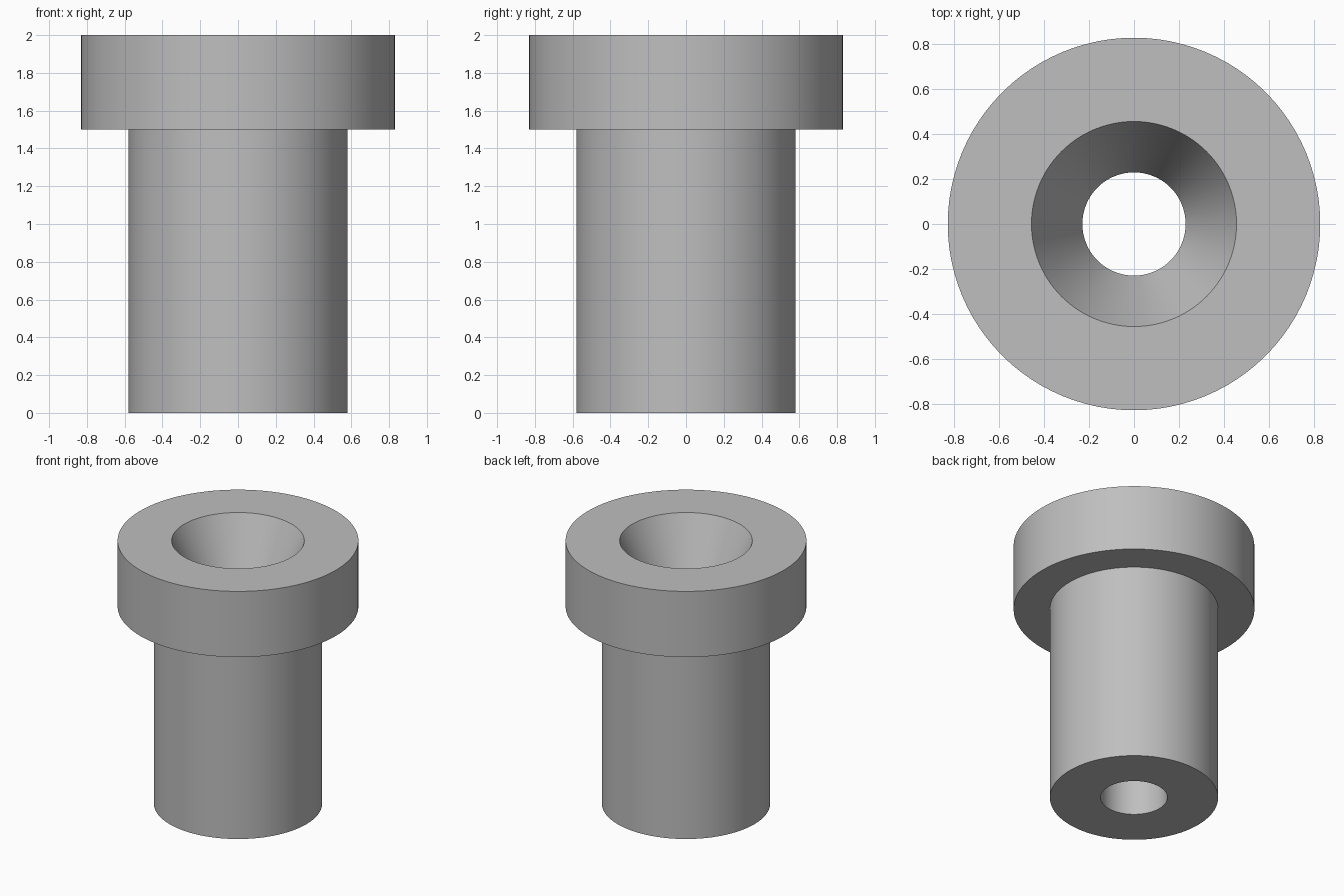
import bpy
import bmesh
from math import radians, tau

cube = bpy.data.objects.get("Cube")
if cube:
    bpy.data.objects.remove(cube, do_unlink=True)

SEGMENTS = 96
HEIGHT = 2.0
HEAD_BASE = 1.5
HEAD_RADIUS = 0.83
BODY_RADIUS = 0.58
BORE_RADIUS = 0.23
MOUTH_RADIUS = 0.457
MOUTH_DEPTH = 0.5

# Plain steel grey
steel = bpy.data.materials.new("steel_grey")
steel.use_nodes = True
colour = (0.52, 0.52, 0.52, 1)
steel.diffuse_color = colour
steel.node_tree.nodes["Principled BSDF"].inputs["Base Color"].default_value = colour


def lathe(name, profile, material):
    """Revolve a closed (radius, height) profile around z."""
    bm = bmesh.new()
    verts = [bm.verts.new((r, 0, z)) for r, z in profile]
    edges = [bm.edges.new((a, b)) for a, b in zip(verts, verts[1:] + verts[:1])]
    bmesh.ops.spin(bm, geom=verts + edges, cent=(0, 0, 0), axis=(0, 0, 1),
                   angle=tau, steps=SEGMENTS, use_merge=True)
    bmesh.ops.remove_doubles(bm, verts=bm.verts, dist=0.0001)
    bmesh.ops.recalc_face_normals(bm, faces=bm.faces)
    mesh = bpy.data.meshes.new(name)
    bm.to_mesh(mesh)
    bm.free()
    mesh.materials.append(material)
    obj = bpy.data.objects.new(name, mesh)
    bpy.context.collection.objects.link(obj)
    return obj


# Headed bushing: sleeve, collar and tapered mouth into a straight bore
bushing = lathe("headed_bushing", [
    (BORE_RADIUS, 0),
    (BODY_RADIUS, 0),
    (BODY_RADIUS, HEAD_BASE),
    (HEAD_RADIUS, HEAD_BASE),
    (HEAD_RADIUS, HEIGHT),
    (MOUTH_RADIUS, HEIGHT),
    (BORE_RADIUS, HEIGHT - MOUTH_DEPTH),
], steel)

# Smooth round walls, crisp rims
bpy.ops.object.select_all(action="DESELECT")
bushing.select_set(True)
bpy.context.view_layer.objects.active = bushing
bpy.ops.object.shade_smooth_by_angle(angle=radians(20))
